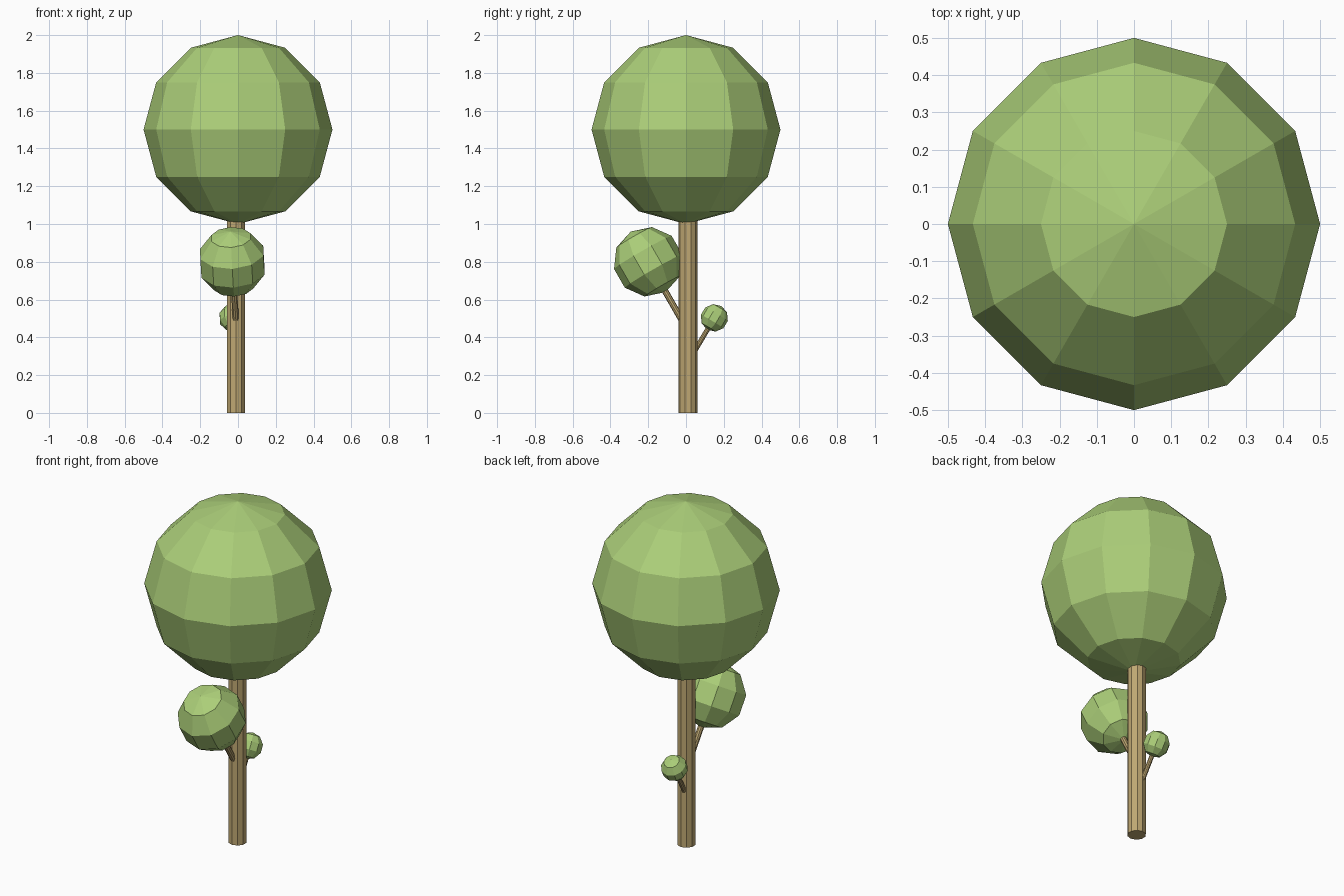
import bpy
from mathutils import Vector

cube = bpy.data.objects.get("Cube")
if cube:
    bpy.data.objects.remove(cube, do_unlink=True)


def material(name, rgb):
    mat = bpy.data.materials.new(name)
    mat.use_nodes = True
    mat.diffuse_color = (*rgb, 1)
    mat.node_tree.nodes["Principled BSDF"].inputs["Base Color"].default_value = (*rgb, 1)
    return mat


leaf = material("leaf green", (0.41, 0.62, 0.19))
bark = material("bark tan", (0.52, 0.39, 0.17))


def finish(name, mat):
    obj = bpy.context.object
    obj.name = name
    obj.data.name = name
    obj.data.materials.append(mat)
    return obj


def tilt(direction):
    # Shortest rotation from straight up to the given direction
    return Vector((0, 0, 1)).rotation_difference(direction).to_euler()


def ball(name, centre, radius, segments, rings, axis=Vector((0, 0, 1))):
    bpy.ops.mesh.primitive_uv_sphere_add(
        segments=segments, ring_count=rings, radius=radius,
        location=centre, rotation=tilt(axis))
    return finish(name, leaf)


def stem(name, start, end, radius):
    start, end = Vector(start), Vector(end)
    bpy.ops.mesh.primitive_cylinder_add(
        vertices=10, radius=radius, depth=(end - start).length,
        location=(start + end) / 2, rotation=tilt(end - start))
    return finish(name, bark)


# Trunk and main crown
stem("trunk", (-0.01, 0.01, 0), (-0.01, 0.01, 1.05), 0.05)
ball("crown", (0, 0, 1.5), 0.5, 12, 6)

# Side branches, each carrying a leaf ball tilted along it
branches = [
    ("front", (-0.01, -0.01, 0.47), (-0.03, -0.2, 0.8), 0.017, 0.185),
    ("back", (-0.02, 0.03, 0.3), (-0.03, 0.15, 0.503), 0.013, 0.073),
]
for side, start, end, thickness, size in branches:
    stem(side + "_branch", start, end, thickness)
    ball(side + "_leaf_ball", end, size, 10, 5, Vector(end) - Vector(start))
